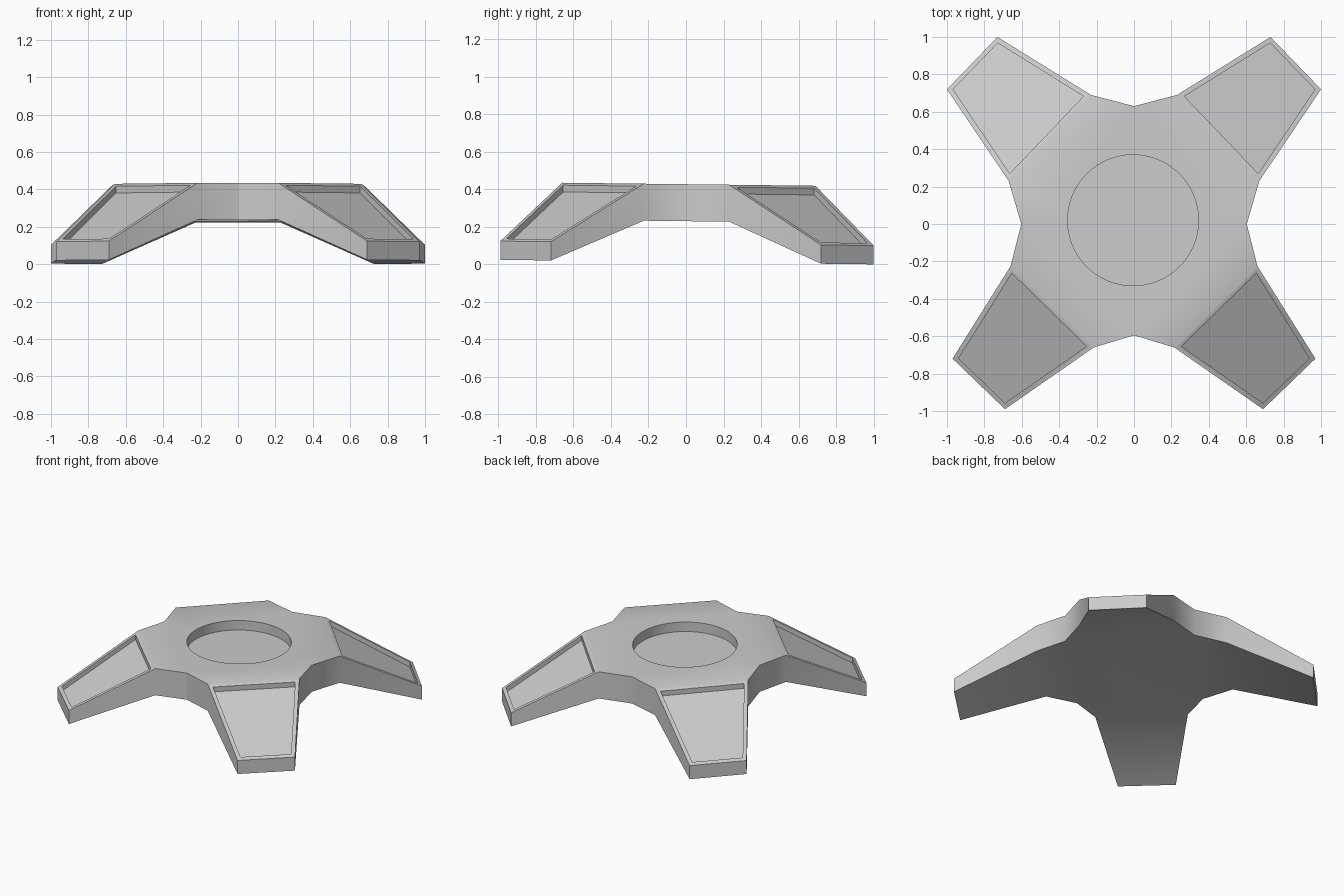
import bpy, bmesh, math
from mathutils import Vector

if "Cube" in bpy.data.objects:
    bpy.data.objects.remove(bpy.data.objects["Cube"])

TOP, UNDER = 0.427, 0.23          # hub heights
TIP_TOP, TIP_UNDER = 0.112, 0.012  # leg end heights
RIM, POCKET = 0.027, 0.036
TILT = 0.012                      # slight backward lean

# Right half of the plan outline, front to back: (x, y, is_tip)
half = [(0.0, -0.595, 0), (0.215, -0.66, 0), (0.69, -0.99, 1), (0.97, -0.72, 1),
        (0.66, -0.225, 0), (0.603, 0.0, 0), (0.67, 0.23, 0), (1.0, 0.72, 1),
        (0.73, 1.0, 1), (0.23, 0.69, 0), (0.0, 0.63, 0)]
plan = half + [(-x, y, t) for x, y, t in half[-2:0:-1]]
n = len(plan)

bm = bmesh.new()
top = [bm.verts.new((x, y, TIP_TOP if t else TOP)) for x, y, t in plan]
under = [bm.verts.new((x, y, TIP_UNDER if t else UNDER)) for x, y, t in plan]

# Hub plates and outer walls
hub = [i for i in range(n) if not plan[i][2]]
bm.faces.new([top[i] for i in hub])
bm.faces.new([under[i] for i in reversed(hub)])
for i in range(n):
    j = (i + 1) % n
    bm.faces.new((top[j], top[i], under[i], under[j]))

# Sloping legs
panels = []
for i in range(n):
    if plan[i][2] and plan[(i + 1) % n][2]:
        ids = [(i + k) % n for k in (-1, 0, 1, 2)]
        panels.append(bm.faces.new([top[k] for k in ids]))
        bm.faces.new([under[k] for k in reversed(ids)])
bmesh.ops.recalc_face_normals(bm, faces=bm.faces[:])

# Sunken panels on the legs
bmesh.ops.inset_individual(bm, faces=panels, thickness=RIM, use_even_offset=True)
bmesh.ops.inset_individual(bm, faces=panels, thickness=0.0)
for f in panels:
    bmesh.ops.translate(bm, verts=f.verts[:], vec=Vector((0, 0, -POCKET)))

mesh = bpy.data.meshes.new("four_leg_base")
bm.to_mesh(mesh)
bm.free()
base = bpy.data.objects.new("four_leg_base", mesh)
bpy.context.collection.objects.link(base)

# Round socket in the hub
bpy.ops.mesh.primitive_cylinder_add(vertices=64, radius=0.35, depth=0.4,
                                    location=(-0.005, 0.02, TOP - 0.07 + 0.2))
cutter = bpy.context.object
cutter.name = "socket_cutter"
cutter.hide_render = True
mod = base.modifiers.new("socket", 'BOOLEAN')
mod.operation = 'DIFFERENCE'
mod.solver = 'EXACT'
mod.object = cutter
bpy.ops.object.select_all(action='DESELECT')
base.select_set(True)
bpy.context.view_layer.objects.active = base
bpy.ops.object.modifier_apply(modifier=mod.name)
bpy.data.objects.remove(cutter, do_unlink=True)

# Lean and shading
for v in base.data.vertices:
    v.co.z -= TILT * v.co.y
bpy.ops.object.shade_smooth_by_angle(angle=math.radians(32))
